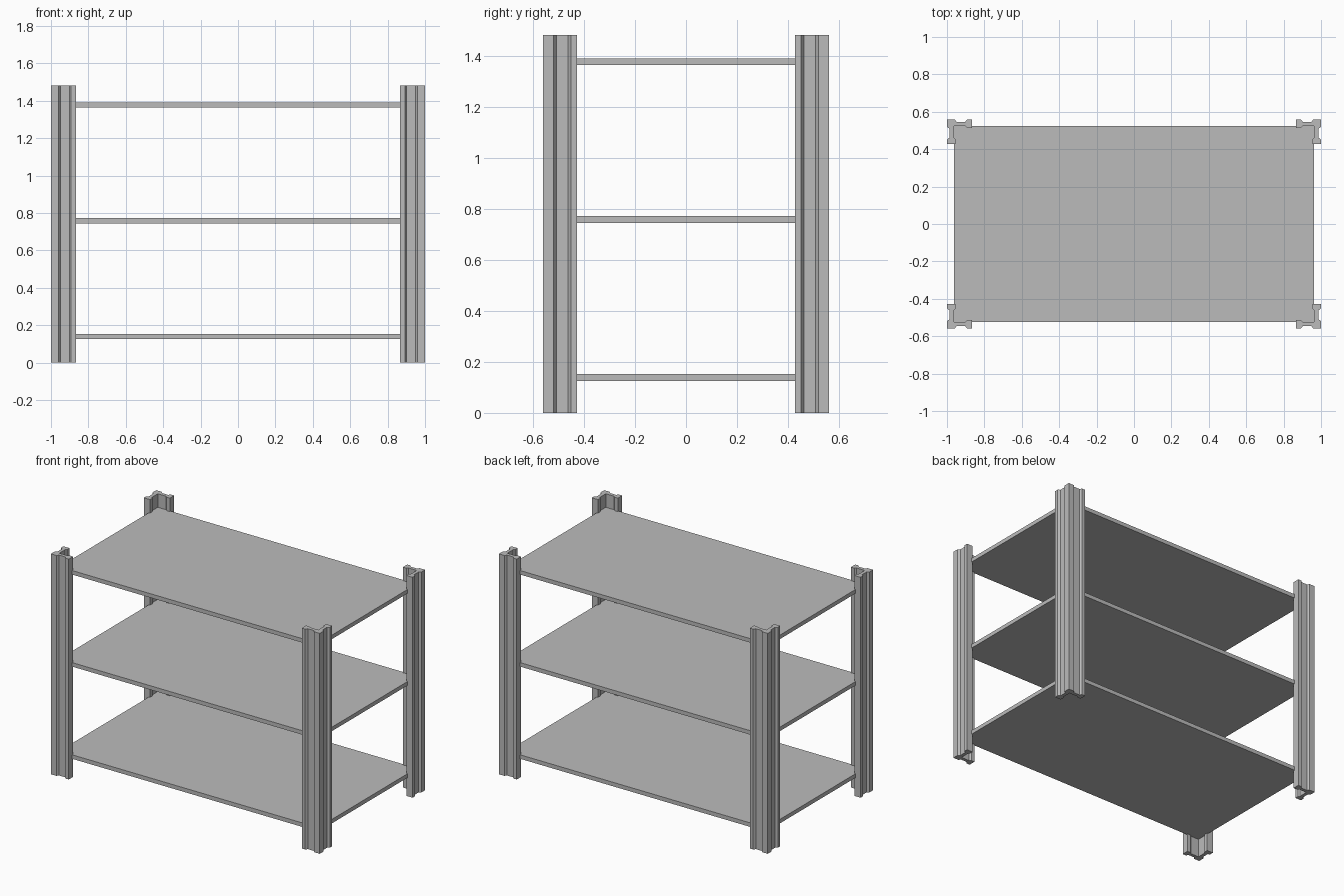
import bpy
import bmesh

cube = bpy.data.objects.get("Cube")
if cube:
    bpy.data.objects.remove(cube, do_unlink=True)

HALF_X, HALF_Y, HEIGHT = 1.0, 0.56, 1.482
WALL = 0.037          # distance from outer post face to shelf edge
THICK = 0.027

# One plain grey for the whole unit
grey = bpy.data.materials.new("plain grey")
grey.use_nodes = True
colour = (0.5, 0.5, 0.5, 1)
grey.diffuse_color = colour
grey.node_tree.nodes["Principled BSDF"].inputs["Base Color"].default_value = colour


def prism(name, outline, z0, z1):
    """Extrude a flat outline upwards into a closed solid."""
    bm = bmesh.new()
    face = bm.faces.new([bm.verts.new((x, y, z0)) for x, y in outline])
    grown = bmesh.ops.extrude_face_region(bm, geom=[face], use_keep_orig=True)
    top = [v for v in grown["geom"] if isinstance(v, bmesh.types.BMVert)]
    bmesh.ops.translate(bm, verts=top, vec=(0, 0, z1 - z0))
    bmesh.ops.recalc_face_normals(bm, faces=bm.faces)
    mesh = bpy.data.meshes.new(name)
    bm.to_mesh(mesh)
    bm.free()
    mesh.materials.append(grey)
    obj = bpy.data.objects.new(name, mesh)
    bpy.context.collection.objects.link(obj)
    return obj


# Half of the angle-post section, from outer corner around to inner corner:
# (distance along the arm, depth inward); the other arm mirrors the diagonal
arm = [(0.041, 0), (0.051, 0.014), (0.098, 0.014), (0.108, 0),
       (0.133, 0), (0.133, 0.046), (0.108, 0.046), (0.098, WALL)]
section = [(0, 0)] + arm + [(WALL, WALL)] + [(v, u) for u, v in reversed(arm)]

# Four corner posts
for side, sx in (("left", 1), ("right", -1)):
    for end, sy in (("front", -1), ("back", 1)):
        outline = [(sx * (HALF_X - u), sy * (HALF_Y - v)) for u, v in section]
        prism(f"{end}_{side}_post", outline, 0, HEIGHT)

# Three shelves fitted inside the posts
w, d = HALF_X - WALL, HALF_Y - WALL
for name, z in (("bottom_shelf", 0.125), ("middle_shelf", 0.745), ("top_shelf", 1.364)):
    prism(name, [(-w, -d), (w, -d), (w, d), (-w, d)], z, z + THICK)
